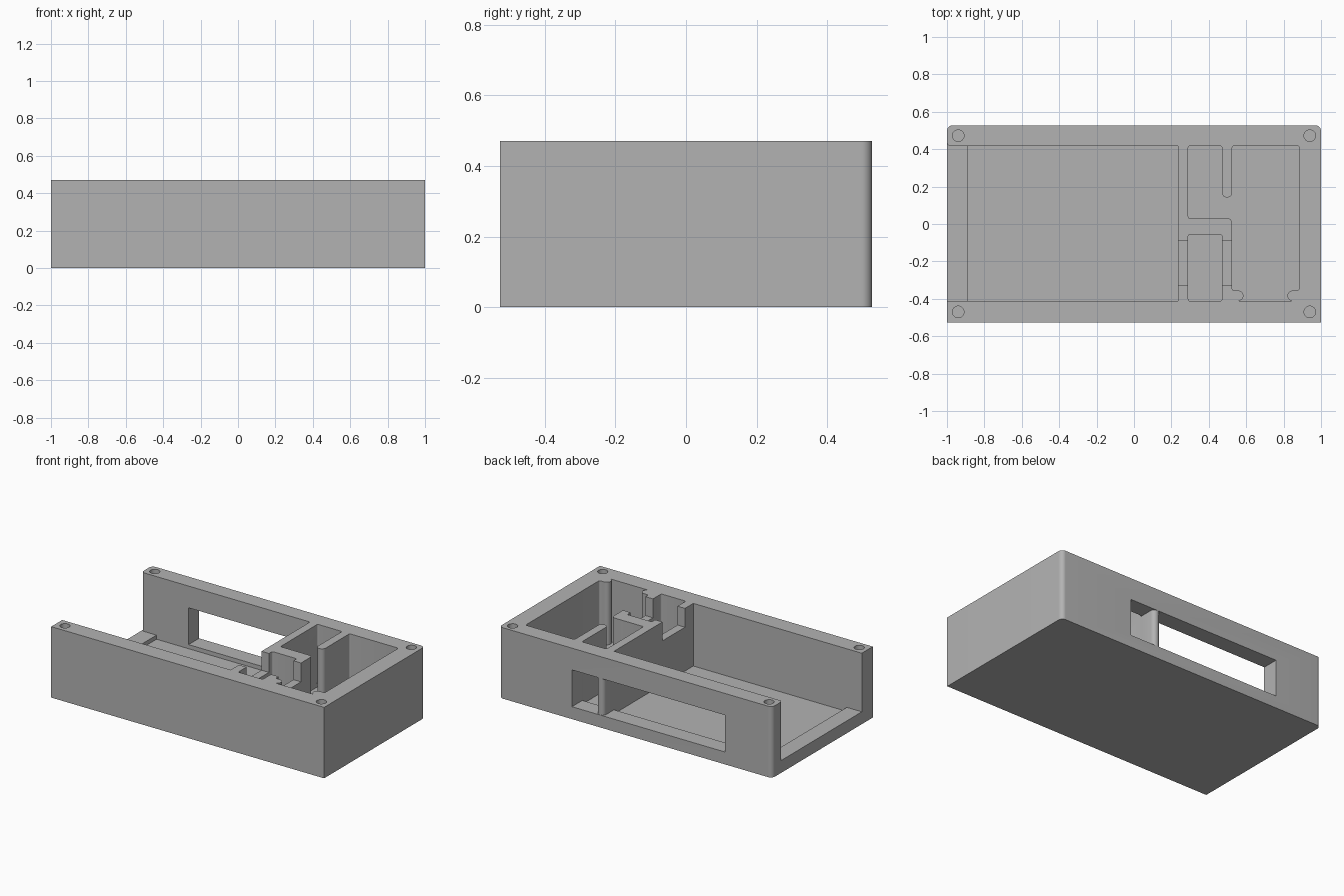
import bpy, bmesh
from math import sin, cos, radians

cube = bpy.data.objects.get("Cube")
if cube:
    bpy.data.objects.remove(cube, do_unlink=True)

grey = bpy.data.materials.new("plain_grey")
grey.use_nodes = True
grey.diffuse_color = (0.45, 0.45, 0.45, 1)
grey.node_tree.nodes["Principled BSDF"].inputs["Base Color"].default_value = grey.diffuse_color

HEIGHT, FLOOR, SILL, TOP = 0.47, 0.055, 0.082, 0.6


def arc(cx, cy, r, start, end, steps=10):
    """Points along a circular arc, angles in degrees."""
    angles = [radians(start + (end - start) * i / steps) for i in range(steps + 1)]
    return [(cx + r * cos(a), cy + r * sin(a)) for a in angles]


def rounded(x0, x1, y0, y1, r=0.01):
    """Outline of a rectangle with rounded corners."""
    return (arc(x1 - r, y1 - r, r, 0, 90, 5) + arc(x0 + r, y1 - r, r, 90, 180, 5)
            + arc(x0 + r, y0 + r, r, 180, 270, 5) + arc(x1 - r, y0 + r, r, 270, 360, 5))


def rect(x0, x1, y0, y1):
    return [(x0, y0), (x1, y0), (x1, y1), (x0, y1)]


def prism(name, outline, z0, z1):
    """Solid extruded upwards from an outline."""
    bm = bmesh.new()
    base = bm.faces.new([bm.verts.new((x, y, z0)) for x, y in outline])
    top = bmesh.ops.extrude_face_region(bm, geom=[base])["geom"]
    bmesh.ops.translate(bm, vec=(0, 0, z1 - z0),
                        verts=[v for v in top if isinstance(v, bmesh.types.BMVert)])
    bmesh.ops.recalc_face_normals(bm, faces=bm.faces)
    mesh = bpy.data.meshes.new(name)
    bm.to_mesh(mesh)
    bm.free()
    mesh.materials.append(grey)
    obj = bpy.data.objects.new(name, mesh)
    bpy.context.collection.objects.link(obj)
    return obj


# Outer block: sharp front corners, rounded back corners
R = 0.03
tray = prism("case_tray", [(-1, -0.527), (1, -0.527)]
             + arc(1 - R, 0.527 - R, R, 0, 90) + arc(R - 1, 0.527 - R, R, 90, 180), 0, HEIGHT)


def cut(name, outline, z0, z1=TOP):
    cutter = prism(name, outline, z0, z1)
    cutter.hide_render = True
    mod = tray.modifiers.new(name, "BOOLEAN")
    mod.operation = "DIFFERENCE"
    mod.solver = "EXACT"
    mod.object = cutter
    bpy.context.view_layer.objects.active = tray
    bpy.ops.object.modifier_apply(modifier=name)
    bpy.data.objects.remove(cutter, do_unlink=True)


# Main bay, with its raised ledge at the open end
cut("main_bay", rect(-0.89, 0.235, -0.412, 0.418), FLOOR)
cut("open_end", rect(-1.1, -0.87, -0.412, 0.418), SILL)
cut("open_end_round", [(-1.1, 0.40), (-0.975, 0.418)]
    + arc(-0.98, 0.438, 0.02, 270, 180, 6) + [(-1.1, 0.438)], SILL)

# Small bays and the right bay
cut("back_small_bay", rounded(0.29, 0.47, 0.03, 0.418), FLOOR)
cut("front_small_bay", rounded(0.29, 0.47, -0.412, -0.055), FLOOR)
cut("right_bay", rounded(0.525, 0.883, -0.355, 0.418), FLOOR)

# Passage between bays, leaving a half-round divider end
cut("passage", [(0.44, 0.03), (0.5, 0.03)] + arc(0.5, 0.005, 0.025, 90, 0)
    + [(0.56, 0.005), (0.56, 0.169)] + arc(0.4975, 0.169, 0.0275, 0, -180)
    + [(0.44, 0.169)], FLOOR)

# Recess in the front of the right bay, with bulging sides
cut("front_recess", [(0.57, -0.33)] + arc(0.5575, -0.3835, 0.0275, 90, -90)
    + arc(0.8475, -0.3835, 0.0275, 270, 90) + [(0.835, -0.33)], FLOOR)

# Cable notches in the two dividers
for name, x in (("left_notch", 0.2625), ("right_notch", 0.4975)):
    cut(name, rect(x - 0.04, x + 0.04, -0.325, -0.09), 0.345)

# Back window with a half-round post
cut("back_window", [(-0.655, 0.40), (0.235, 0.40)]
    + arc(0.2625, 0.499, 0.0275, 180, 0) + [(0.29, 0.40), (0.467, 0.40),
    (0.467, 0.6), (-0.655, 0.6)], SILL, 0.326)

# Screw holes at the corners
for x in (-0.94, 0.94):
    for y in (-0.47, 0.472):
        cut("screw_hole", arc(x, y, 0.031, 0, 345, 23), 0.15)

bpy.ops.object.select_all(action="DESELECT")
tray.select_set(True)
bpy.context.view_layer.objects.active = tray
bpy.ops.object.shade_smooth_by_angle(angle=radians(30))
